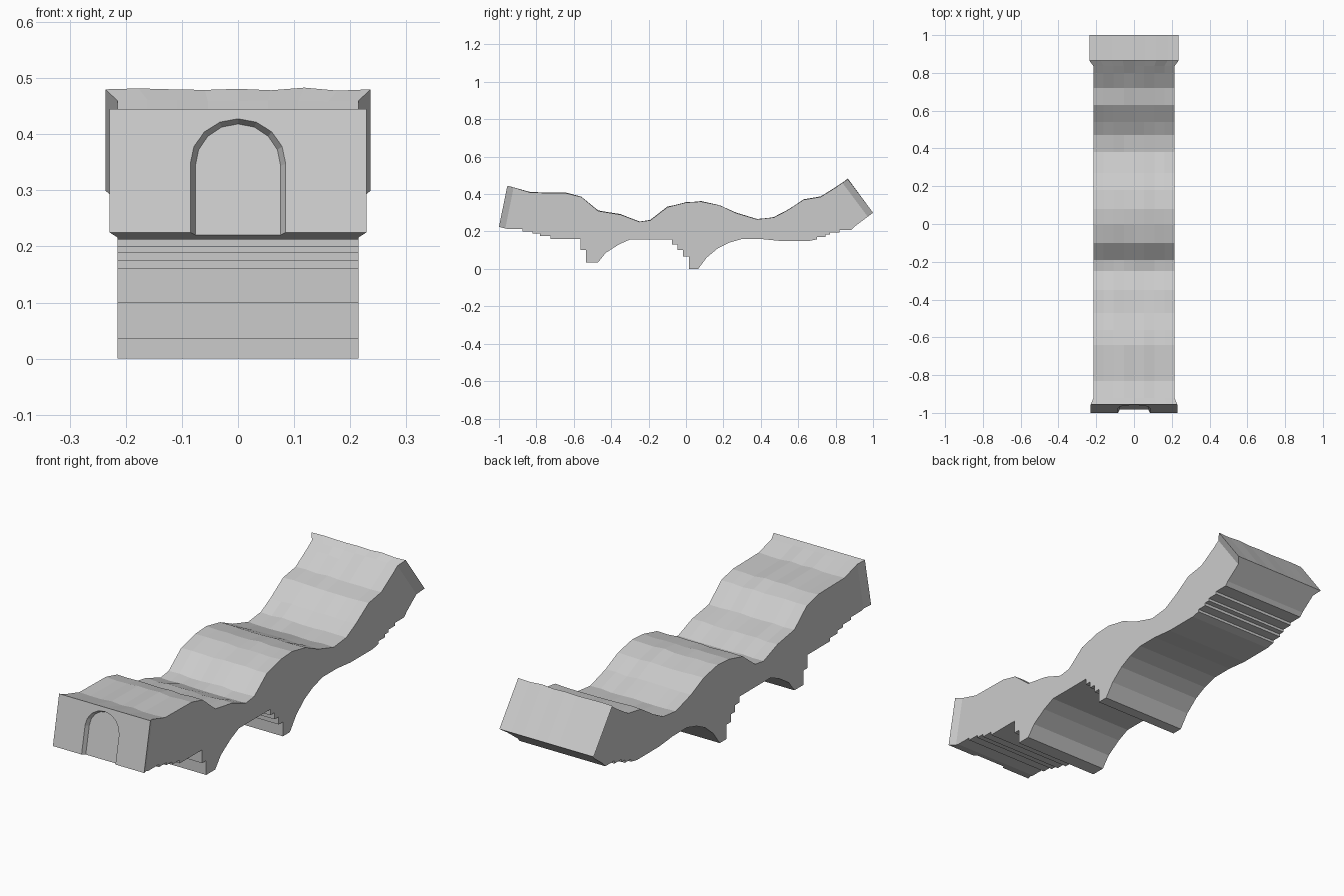
import bpy, bmesh, math, random
from mathutils import Vector

if "Cube" in bpy.data.objects:
    bpy.data.objects.remove(bpy.data.objects["Cube"])

random.seed(4)
HALF = 0.215

# Side outline (y, z): rolling upper surface, front to back
top = [(-1, .225), (-.955, .445), (-.83, .408), (-.64, .405), (-.56, .385),
       (-.47, .31), (-.35, .29), (-.25, .252), (-.19, .26), (-.10, .33),
       (0, .355), (.08, .36), (.18, .34), (.27, .298), (.38, .265),
       (.47, .275), (.54, .312), (.63, .37), (.72, .385), (.80, .435),
       (.865, .48), (1, .30)]


def steps(edges):
    """Stair outline: each (y, z) is followed by a riser to the next z."""
    out = []
    for (y0, z0), (y1, z1) in zip(edges, edges[1:]):
        out += [(y0, z0), (y1, z0)]
    return out + [edges[-1]]


# Underside, back to front: stepped corbels, arches and stepped piers
under = [(.90, .225)]
under += steps([(.885, .208), (.82, .195), (.77, .183), (.745, .17), (.70, .158)])
under += [(.66, .15), (.50, .15), (.40, .16), (.30, .16), (.23, .14),
          (.17, .11), (.11, .06), (.065, 0)]
under += [(.015, 0), (.015, .065), (-.015, .065), (-.015, .1), (-.045, .1),
          (-.045, .13), (-.075, .13), (-.075, .157)]
under += [(-.30, .157), (-.36, .13), (-.43, .085), (-.47, .035), (-.535, .035),
          (-.535, .1), (-.565, .1), (-.565, .16), (-.725, .16)]
under += [(-.725, .175), (-.78, .175), (-.78, .188), (-.82, .188),
          (-.82, .2), (-.875, .2), (-.875, .212), (-.95, .212)]
outline = top + under
BACK_TOP, BACK_LOW = len(top) - 2, len(top) - 1

# Body: sweep the outline across the width with a slight hand-cut wobble
bm = bmesh.new()
columns = 8
rings = []
for c in range(columns + 1):
    x = -HALF + 2 * HALF * c / columns
    ring = []
    for i, (y, z) in enumerate(outline):
        inner = 0 < c < columns
        dz = random.uniform(-.004, .003) if inner and 1 < i < BACK_LOW else 0
        ring.append(bm.verts.new((x, y, z + dz)))
    rings.append(ring)
n = len(outline)
for a, b in zip(rings, rings[1:]):
    for i in range(n):
        j = (i + 1) % n
        bm.faces.new((a[i], a[j], b[j], b[i]))
bm.faces.new(rings[0])
bm.faces.new(rings[-1])
bmesh.ops.recalc_face_normals(bm, faces=bm.faces)

# Flared end blocks: cut just behind each end face, then widen the end edges
ends = [v for r in rings for v in (r[0], r[1], r[BACK_TOP], r[BACK_LOW])]
for (lo, hi, sign) in ((0, 1, 1), (BACK_LOW, BACK_TOP, -1)):
    p, q = Vector((0, *outline[lo])), Vector((0, *outline[hi]))
    d = (q - p).normalized()
    inward = Vector((0, d.z, -d.y)) * sign
    bmesh.ops.bisect_plane(bm, geom=bm.verts[:] + bm.edges[:] + bm.faces[:],
                           plane_co=p + inward * .035, plane_no=inward)
for v in ends:
    v.co.x *= 1.065 if v.co.y < 0 else 1.10
mesh = bpy.data.meshes.new("bridge_body")
bm.to_mesh(mesh)
bm.free()
body = bpy.data.objects.new("bridge_body", mesh)
bpy.context.collection.objects.link(body)

# Arched doorway cutter, tapered inward, square to the sloping front face
base = Vector((0, -1, .225))
up = (Vector((0, -.955, .445)) - base).normalized()
inward = Vector((0, up.z, -up.y))


def arch(half, rise, depth):
    pts = [(half, -.03)]
    for k in range(9):
        a = math.pi * k / 8
        pts.append((half * math.cos(a), .125 + rise * math.sin(a)))
    pts.append((-half, -.03))
    return [base + Vector((x, 0, 0)) + up * t + inward * depth for x, t in pts]


bm = bmesh.new()
outer = [bm.verts.new(p) for p in arch(.09, .085, -.01)]
inner = [bm.verts.new(p) for p in arch(.076, .076, .018)]
bm.faces.new(outer)
bm.faces.new(inner)
for i in range(len(outer)):
    j = (i + 1) % len(outer)
    bm.faces.new((outer[i], outer[j], inner[j], inner[i]))
bmesh.ops.recalc_face_normals(bm, faces=bm.faces)
mesh = bpy.data.meshes.new("doorway_cutter")
bm.to_mesh(mesh)
bm.free()
cutter = bpy.data.objects.new("doorway_cutter", mesh)
bpy.context.collection.objects.link(cutter)
cutter.hide_render = True

# Carve the doorway recess and drop the cutter
mod = body.modifiers.new("doorway", 'BOOLEAN')
mod.operation = 'DIFFERENCE'
mod.solver = 'EXACT'
mod.object = cutter
bpy.context.view_layer.objects.active = body
bpy.ops.object.modifier_apply(modifier=mod.name)
bpy.data.objects.remove(cutter)
